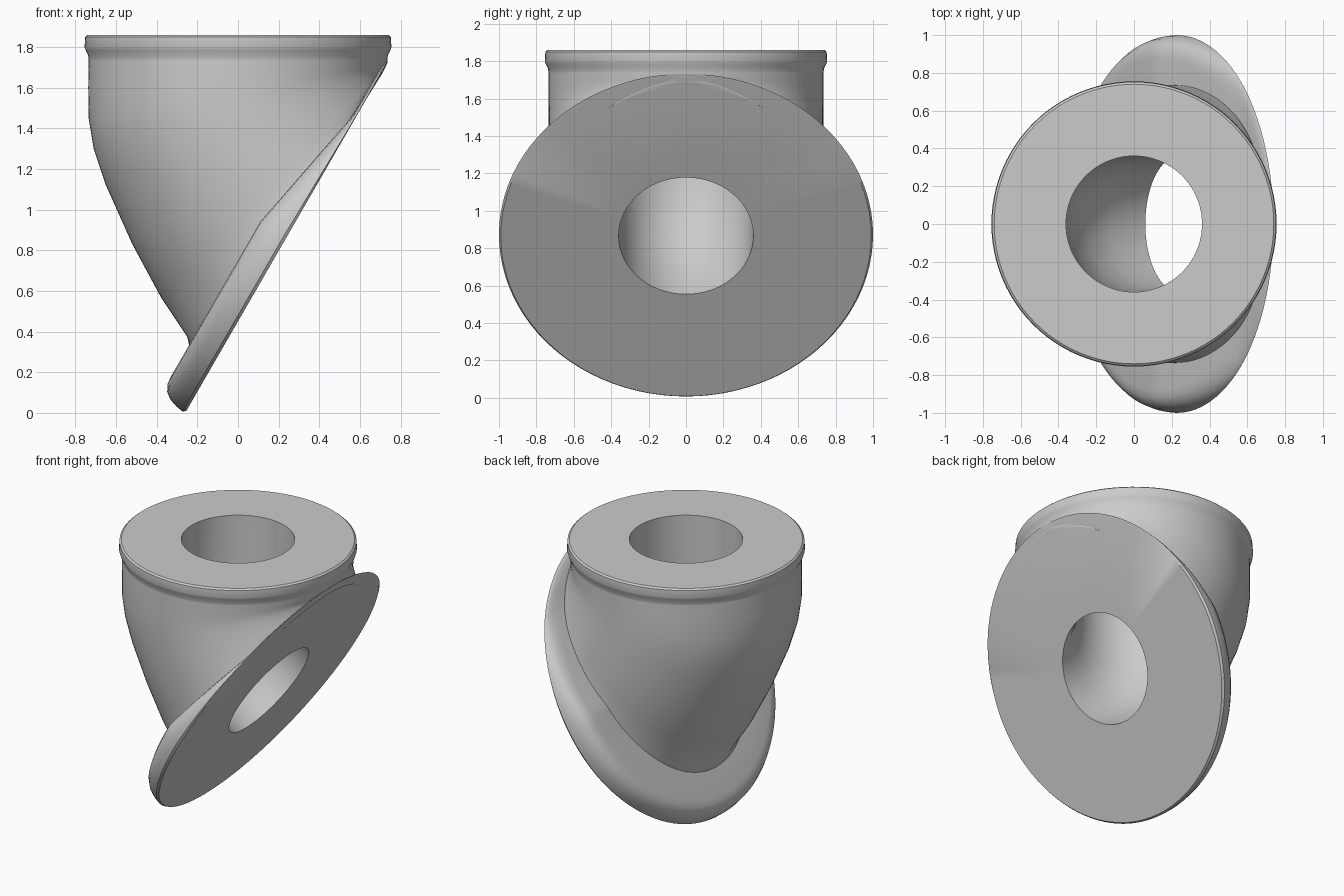
import bpy, bmesh, math
from mathutils import Matrix, Vector

if "Cube" in bpy.data.objects:
    bpy.data.objects.remove(bpy.data.objects["Cube"])

SEG = 96
grey = bpy.data.materials.new("plain_grey")
grey.diffuse_color = (0.6, 0.6, 0.6, 1)
grey.use_nodes = True
grey.node_tree.nodes["Principled BSDF"].inputs["Base Color"].default_value = grey.diffuse_color


def loft(name, rings, flip=False):
    """Skin elliptical rings given as (left xz, right xz, y half width)."""
    bm = bmesh.new()
    rows = []
    for (lx, lz), (rx, rz), w in rings:
        mid = Vector(((lx + rx) / 2, 0, (lz + rz) / 2))
        half = Vector(((rx - lx) / 2, 0, (rz - lz) / 2))
        row = []
        for j in range(SEG):
            a = 2 * math.pi * j / SEG
            row.append(bm.verts.new(mid + half * math.cos(a) + Vector((0, w * math.sin(a), 0))))
        rows.append(row)
    for p, q in zip(rows, rows[1:]):
        for j in range(SEG):
            k = (j + 1) % SEG
            f = bm.faces.new((p[j], p[k], q[k], q[j]))
            if flip:
                f.normal_flip()
    mesh = bpy.data.meshes.new(name)
    bm.to_mesh(mesh)
    bm.free()
    mesh.materials.append(grey)
    ob = bpy.data.objects.new(name, mesh)
    bpy.context.collection.objects.link(ob)
    return ob


def disc(profile):
    """Turn (radius, height) pairs into round rings."""
    return [((-r, z), (r, z), r) for r, z in profile]


# Round flange on top, with its short neck
top_flange = loft("top_flange", disc([
    (0.36, 1.86), (0.74, 1.86), (0.752, 1.85), (0.755, 1.80),
    (0.75, 1.785), (0.738, 1.76), (0.735, 1.74)]), flip=True)

# Bent body: rings fan out from the short right side
body = loft("body", [
    ((-0.735, 1.74), (0.735, 1.74), 0.735),
    ((-0.737, 1.60), (0.733, 1.72), 0.735),
    ((-0.735, 1.45), (0.73, 1.71), 0.735),
    ((-0.71, 1.30), (0.727, 1.705), 0.735),
    ((-0.65, 1.12), (0.725, 1.70), 0.735),
    ((-0.52, 0.83), (0.722, 1.695), 0.735),
    ((-0.38, 0.57), (0.72, 1.69), 0.735),
    ((-0.25, 0.375), (0.718, 1.685), 0.735),
    ((-0.24, 0.33), (0.715, 1.68), 0.74),
    ((-0.17, 0.26), (0.71, 1.67), 0.74)], flip=True)

# Slanted flange, rounded at the back and thinning towards its upper end
slanted_flange = loft("slanted_flange", disc([
    (0.36, 0), (0.99, 0), (1.0, 0.015), (0.995, 0.05), (0.98, 0.095),
    (0.955, 0.128), (0.92, 0.146), (0.88, 0.15), (0.76, 0.15), (0.6, 0.15)]))
for v in slanted_flange.data.vertices:
    v.co.z *= min(1, max(0.12, 1 - 1.3 * v.co.x))
slanted_flange.data.transform(
    Matrix.Translation((0.24, 0, 0.866)) @ Matrix.Rotation(math.radians(-60), 4, 'Y'))

# Bent bore joining both openings
bore = loft("bore", [
    ((-0.36, 1.86), (0.36, 1.86), 0.36),
    ((-0.36, 1.25), (0.36, 1.45), 0.36),
    ((-0.33, 1.03), (0.362, 1.36), 0.36),
    ((-0.25, 0.84), (0.37, 1.28), 0.36),
    ((-0.12, 0.68), (0.39, 1.22), 0.36),
    ((0.06, 0.554), (0.42, 1.178), 0.36)])

# Smooth curved walls, crisp rims
for ob in (top_flange, body, slanted_flange, bore):
    bpy.ops.object.select_all(action='DESELECT')
    ob.select_set(True)
    bpy.context.view_layer.objects.active = ob
    bpy.ops.object.shade_smooth_by_angle(angle=math.radians(35))
